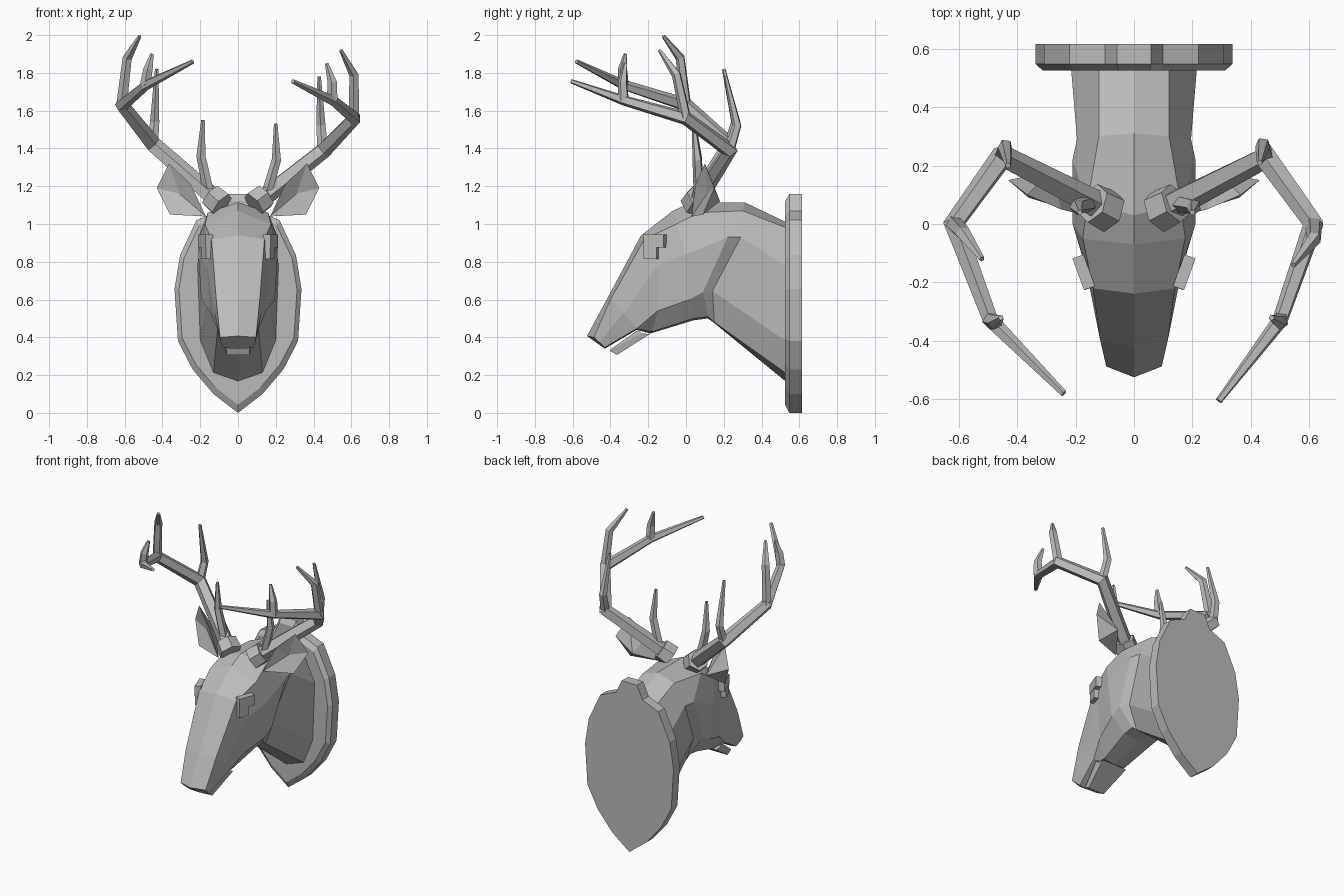
import bpy
import bmesh
import math
from mathutils import Vector, Matrix

default_cube = bpy.data.objects.get("Cube")
if default_cube:
    bpy.data.objects.remove(default_cube, do_unlink=True)

GREY = (0.5, 0.5, 0.5, 1.0)
material = bpy.data.materials.new("plain grey")
material.use_nodes = True
material.diffuse_color = GREY
material.node_tree.nodes["Principled BSDF"].inputs["Base Color"].default_value = GREY


def finish(bm, name, mirrored=False):
    """Turn a bmesh into a flat shaded object, optionally mirrored across x."""
    bmesh.ops.recalc_face_normals(bm, faces=bm.faces[:])
    mesh = bpy.data.meshes.new(name)
    bm.to_mesh(mesh)
    bm.free()
    mesh.materials.append(material)
    obj = bpy.data.objects.new(name, mesh)
    bpy.context.collection.objects.link(obj)
    if mirrored:
        modifier = obj.modifiers.new("mirror", 'MIRROR')
        modifier.use_clip = True
    return obj


def loft(bm, rings, closed=True):
    """Bridge consecutive rings of points and cap both ends."""
    loops = [[bm.verts.new(point) for point in ring] for ring in rings]
    count = len(loops[0])
    for lower, upper in zip(loops, loops[1:]):
        for i in range(count if closed else count - 1):
            j = (i + 1) % count
            bm.faces.new((lower[i], lower[j], upper[j], upper[i]))
    bm.faces.new(loops[0])
    bm.faces.new(loops[-1])


def add_tube(bm, points, radii, sides=5):
    """Faceted tapering branch that follows the points."""
    points = [Vector(p) for p in points]
    rings, previous, side = [], None, None
    for i, point in enumerate(points):
        ahead = points[min(i + 1, len(points) - 1)] - point
        behind = point - points[max(i - 1, 0)]
        tangent = (ahead.normalized() + behind.normalized()).normalized()
        if previous is None:
            side = tangent.orthogonal().normalized()
        else:
            side = previous.rotation_difference(tangent) @ side
        previous = tangent
        rings.append([point + Matrix.Rotation(math.tau * k / sides, 3, tangent) @ side * radii[i]
                      for k in range(sides)])
    loft(bm, rings)


# Wall plaque: shield outline with a chamfered front rim
half = [(0.058, 1.16), (0.10, 1.07), (0.22, 1.02), (0.307, 0.835), (0.336, 0.656),
        (0.318, 0.38), (0.24, 0.23), (0.13, 0.10)]
outline = half + [(0, 0)] + [(-x, z) for x, z in reversed(half)]


def plaque_ring(y, scale):
    return [(x * scale, y, 0.62 + (z - 0.62) * scale) for x, z in outline]


bm = bmesh.new()
loft(bm, [plaque_ring(0.525, 0.93), plaque_ring(0.547, 1), plaque_ring(0.615, 1)])
finish(bm, "wall_plaque")

# Head and neck: half sections running crown, brow edge, cheek, jaw edge, under edge, underside
nose = [(0, -.524, .407), (.095, -.487, .40), (.092, -.46, .375),
        (.08, -.43, .347), (.05, -.43, .342), (0, -.43, .34)]
muzzle = [(0, -.42, .60), (.115, -.40, .60), (.125, -.33, .53),
          (.11, -.26, .447), (.07, -.26, .442), (0, -.26, .44)]
brow = [(0, -.238, .94), (.14, -.22, .92), (.165, -.15, .78),
        (.15, -.15, .54), (.085, -.18, .43), (0, -.19, .42)]
crown = [(0, -.07, 1.07), (.175, -.05, 1.0), (.21, 0, .84),
         (.195, .02, .60), (.11, .04, .50), (0, .04, .49)]
jaw_back = [(0, .03, 1.115), (.16, .07, 1.06), (.21, .22, .93),
            (.195, .09, .64), (.11, .116, .51), (0, .116, .50)]
neck = [(0, .31, 1.115), (.12, .30, 1.07), (.195, .29, .93),
        (.155, .14, .645), (.105, .15, .48), (0, .15, .475)]
neck_base = [(0, .53, 1.01), (.12, .53, .98), (.215, .53, .78),
             (.2, .53, .38), (.13, .53, .21), (0, .53, .165)]
bm = bmesh.new()
loft(bm, [nose, muzzle, brow, crown, jaw_back, neck, neck_base], closed=False)
finish(bm, "head_and_neck", mirrored=True)

# Lower jaw, parted slightly from the muzzle
bm = bmesh.new()
jaw_rings = []
for width, profile in ((0.06, [(-.385, .347), (-.405, .33), (-.365, .307)]),
                       (0.095, [(-.25, .442), (-.235, .42), (-.19, .418)])):
    jaw_rings.append([(width, y, z) for y, z in profile]
                     + [(-width * 0.9, y, z) for y, z in reversed(profile)])
    jaw_rings[-1] = [(math.copysign(width, x), y, z) for x, y, z in jaw_rings[-1]]
loft(bm, jaw_rings)
finish(bm, "lower_jaw")


# Eyes and heavy upper lids
def add_eye_block(name, centre, size):
    bm = bmesh.new()
    placement = (Matrix.Translation(centre) @ Matrix.Rotation(math.radians(-20), 4, 'Z')
                 @ Matrix.Diagonal((*size, 1)))
    bmesh.ops.create_cube(bm, size=1, matrix=placement)
    finish(bm, name, mirrored=True)


add_eye_block("upper_eyelids", (0.172, -0.165, 0.91), (0.04, 0.115, 0.07))
add_eye_block("eyes", (0.165, -0.185, 0.845), (0.035, 0.075, 0.06))

# Ears: cupped leaf shapes with a hollow front and a pointed back
bm = bmesh.new()
rim = [(.17, .03, 1.04), (.36, .09, 1.05), (.43, .15, 1.19), (.365, .10, 1.32), (.25, .05, 1.21)]
rim_verts = [bm.verts.new(p) for p in rim]
for apex in ((.31, .11, 1.16), (.28, .18, 1.12)):
    tip = bm.verts.new(apex)
    for a, b in zip(rim_verts, rim_verts[1:] + rim_verts[:1]):
        bm.faces.new((a, b, tip))
finish(bm, "ears", mirrored=True)

# Antlers: a burr, one sweeping beam and four tines on each side
BEAM_RADII = (0.05, 0.045, 0.038, 0.028, 0.012)
TINE_RADII = (0.03, 0.026, 0.010)


def add_antler(name, beam, tines):
    bm = bmesh.new()
    root = Vector(beam[0])
    axis = (Vector(beam[1]) - root).normalized()
    add_tube(bm, [root - axis * 0.05, root + axis * 0.03], (0.075, 0.07), sides=6)
    add_tube(bm, beam, BEAM_RADII)
    for path in tines:
        add_tube(bm, path, TINE_RADII)
    finish(bm, name)


left_beam = [(.12, .06, 1.13), (.45, .23, 1.39), (.615, 0, 1.56), (.50, -.33, 1.655), (.29, -.605, 1.755)]
right_beam = [(-.12, .06, 1.13), (-.45, .23, 1.42), (-.615, 0, 1.63), (-.49, -.33, 1.735), (-.24, -.58, 1.86)]
add_antler("left_antler", left_beam, [
    [(.15, .07, 1.15), (.205, .06, 1.34), (.20, .04, 1.53)],
    [left_beam[1], (.44, .27, 1.52), (.43, .21, 1.78)],
    [left_beam[2], (.615, -.05, 1.79), (.545, -.14, 1.92)],
    [left_beam[3], (.50, -.335, 1.75), (.47, -.32, 1.85)]])
add_antler("right_antler", right_beam, [
    [(-.15, .07, 1.15), (-.195, .06, 1.36), (-.185, .04, 1.55)],
    [right_beam[1], (-.44, .265, 1.54), (-.43, .2, 1.82)],
    [right_beam[2], (-.585, -.03, 1.88), (-.52, -.12, 1.995)],
    [right_beam[3], (-.475, -.335, 1.82), (-.455, -.32, 1.9)]])
